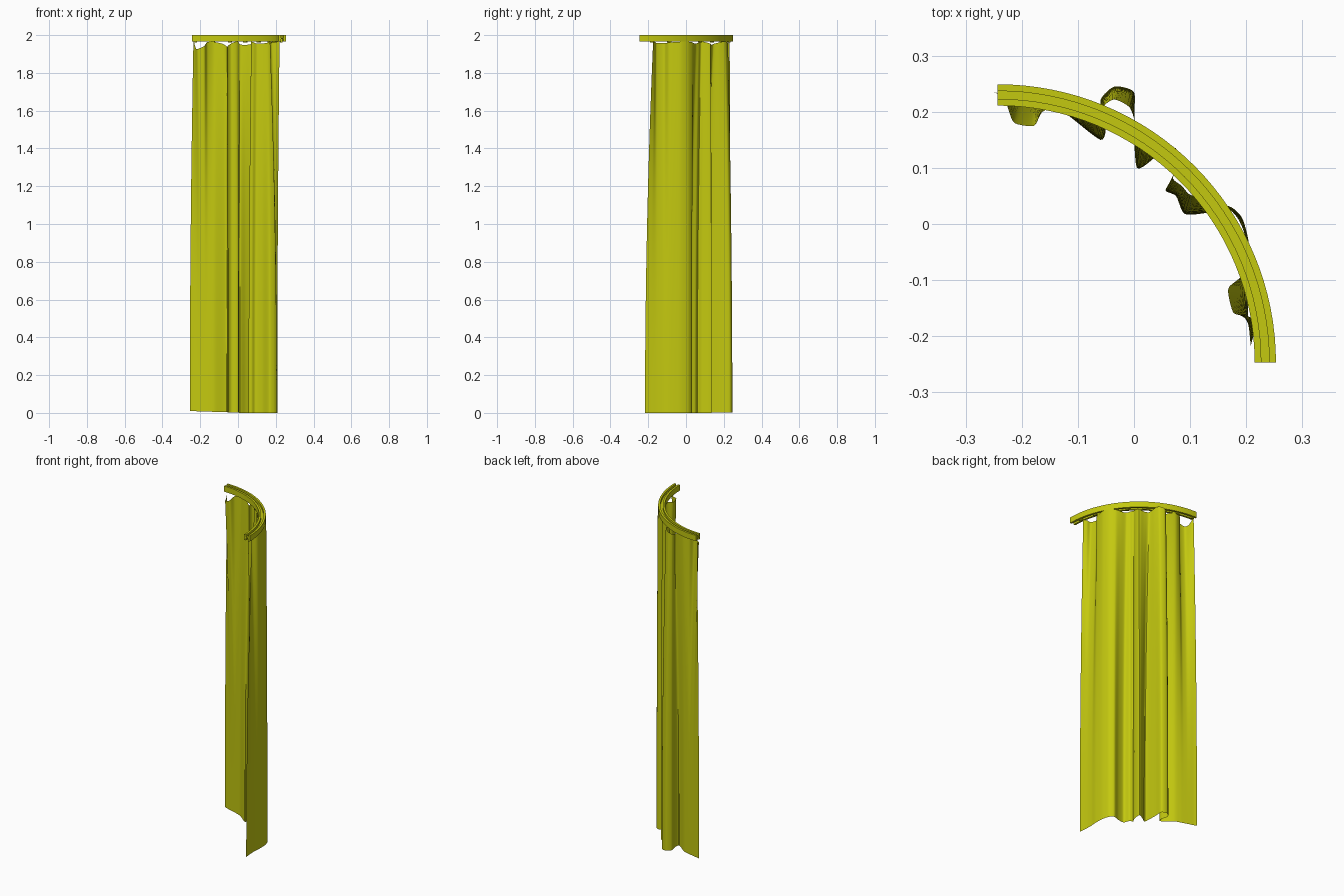
import bpy, bmesh, math
from mathutils import Vector

cube = bpy.data.objects.get("Cube")
if cube:
    bpy.data.objects.remove(cube, do_unlink=True)

CENTRE = Vector((-0.243, -0.247))
RADIUS = 0.477

olive = bpy.data.materials.new("olive_yellow")
olive.use_nodes = True
colour = (0.55, 0.58, 0.005, 1)
olive.diffuse_color = colour
olive.node_tree.nodes["Principled BSDF"].inputs["Base Color"].default_value = colour


def arc(angle, radius):
    return CENTRE + Vector((math.cos(angle), math.sin(angle))) * radius


def finish(name, bm):
    mesh = bpy.data.meshes.new(name)
    bm.to_mesh(mesh)
    bm.free()
    mesh.materials.append(olive)
    obj = bpy.data.objects.new(name, mesh)
    bpy.context.collection.objects.link(obj)
    bpy.ops.object.select_all(action='DESELECT')
    obj.select_set(True)
    bpy.context.view_layer.objects.active = obj
    bpy.ops.object.shade_smooth_by_angle(angle=math.radians(40))


def skin(bm, rows, closed):
    """Join neighbouring rows of vertices with quads."""
    for a, b in zip(rows, rows[1:]):
        n = len(a)
        for i in range(n if closed else n - 1):
            j = (i + 1) % n
            bm.faces.new((a[i], a[j], b[j], b[i]))


# Curved rail: a channel with a groove above and a slot below
half = [(0.007, 1.986), (0.007, 2.0), (0.019, 2.0), (0.019, 1.965),
        (0.007, 1.965), (0.007, 1.98)]
section = half + [(-x, z) for x, z in reversed(half)]
bm = bmesh.new()
STEPS = 32
rows = []
for k in range(STEPS + 1):
    a = math.pi / 2 * k / STEPS
    rows.append([bm.verts.new((*arc(a, RADIUS + off), z)) for off, z in section])
skin(bm, rows, True)
for end in (rows[0], rows[-1]):
    bm.faces.new(end)
bmesh.ops.recalc_face_normals(bm, faces=bm.faces)
finish("curved_rail", bm)

# Fold path of the hem, from the left-hand end round to the front end:
# smooth panels at both ends, deep pleats between them
HEM = [(-.255, .237), (-.237, .231), (-.217, .226), (-.197, .221), (-.177, .216),
       (-.155, .21), (-.122, .197), (-.06, .15), (-.05, .175), (-.06, .22),
       (-.035, .245), (0, .235), (0, .185), (.005, .1), (.04, .12), (.075, .135),
       (.07, .085), (.056, .06), (.075, .05), (.09, .018), (.13, .02), (.168, .032),
       (.192, .012), (.204, -.03), (.206, -.085), (.203, -.12), (.203, -.155),
       (.205, -.185), (.208, -.217)]

# Fold path of the heading: shallow pleats, with tucks near both ends
HEADING = [(-.236, .231), (-.23, .222), (-.224, .205), (-.213, .18), (-.178, .175),
           (-.163, .2), (-.125, .213), (-.075, .198), (-.058, .188), (-.054, .21),
           (-.035, .222), (-.008, .208), (.003, .178), (.01, .143), (.04, .135),
           (.072, .13), (.073, .1), (.07, .08), (.085, .068), (.1, .052),
           (.13, .045), (.16, .035), (.185, .01), (.2, -.03), (.193, -.09),
           (.168, -.115), (.177, -.158), (.2, -.163), (.22, -.174)]


def spline(pairs, per_span):
    """Smooth curve through all the points."""
    points = [Vector(p) for p in pairs]
    out = []
    last = len(points) - 1
    for i in range(last):
        p0, p1 = points[max(i - 1, 0)], points[i]
        p2, p3 = points[i + 1], points[min(i + 2, last)]
        for s in range(per_span):
            t = s / per_span
            m1, m2 = (p2 - p0) * 0.35, (p3 - p1) * 0.35
            out.append(p1 * (2*t**3 - 3*t*t + 1) + m1 * (t**3 - 2*t*t + t)
                       + p2 * (3*t*t - 2*t**3) + m2 * (t**3 - t*t))
    return out + [points[-1]]


# Curtain sheet, its top edge sagging most towards the left-hand end
SWAGS = 5
low, high = spline(HEM, 5), spline(HEADING, 5)
count = len(low)
bm = bmesh.new()
rows = []
LEVELS = 28
for k in range(LEVELS + 1):
    drop = (k / LEVELS) ** 1.4
    ease = 1 - (1 - drop) ** 2
    row = []
    for i in range(count):
        u = i / (count - 1)
        sag = 0.008 + 0.04 * (1 - u) ** 2
        top = 1.966 - sag * math.sin(math.pi * SWAGS * u) ** 2
        bottom = 0.01 * max(0, 1 - 2 * u)
        xy = high[i].lerp(low[i], ease)
        row.append(bm.verts.new((xy.x, xy.y, top + (bottom - top) * drop)))
    rows.append(row)
skin(bm, rows, False)
finish("curtain", bm)

# Gliders spaced along the slot
GLIDERS = 8
bm = bmesh.new()
for g in range(GLIDERS):
    angle = math.radians(8 + 80 * g / (GLIDERS - 1))
    tangent = Vector((-math.sin(angle), math.cos(angle)))
    made = bmesh.ops.create_cube(bm, size=1)["verts"]
    bmesh.ops.scale(bm, vec=(0.012, 0.02, 0.02), verts=made)
    for v in made:
        spot = arc(angle, RADIUS + v.co.x) + tangent * v.co.y
        v.co = (spot.x, spot.y, 1.97 + v.co.z)
finish("gliders", bm)
